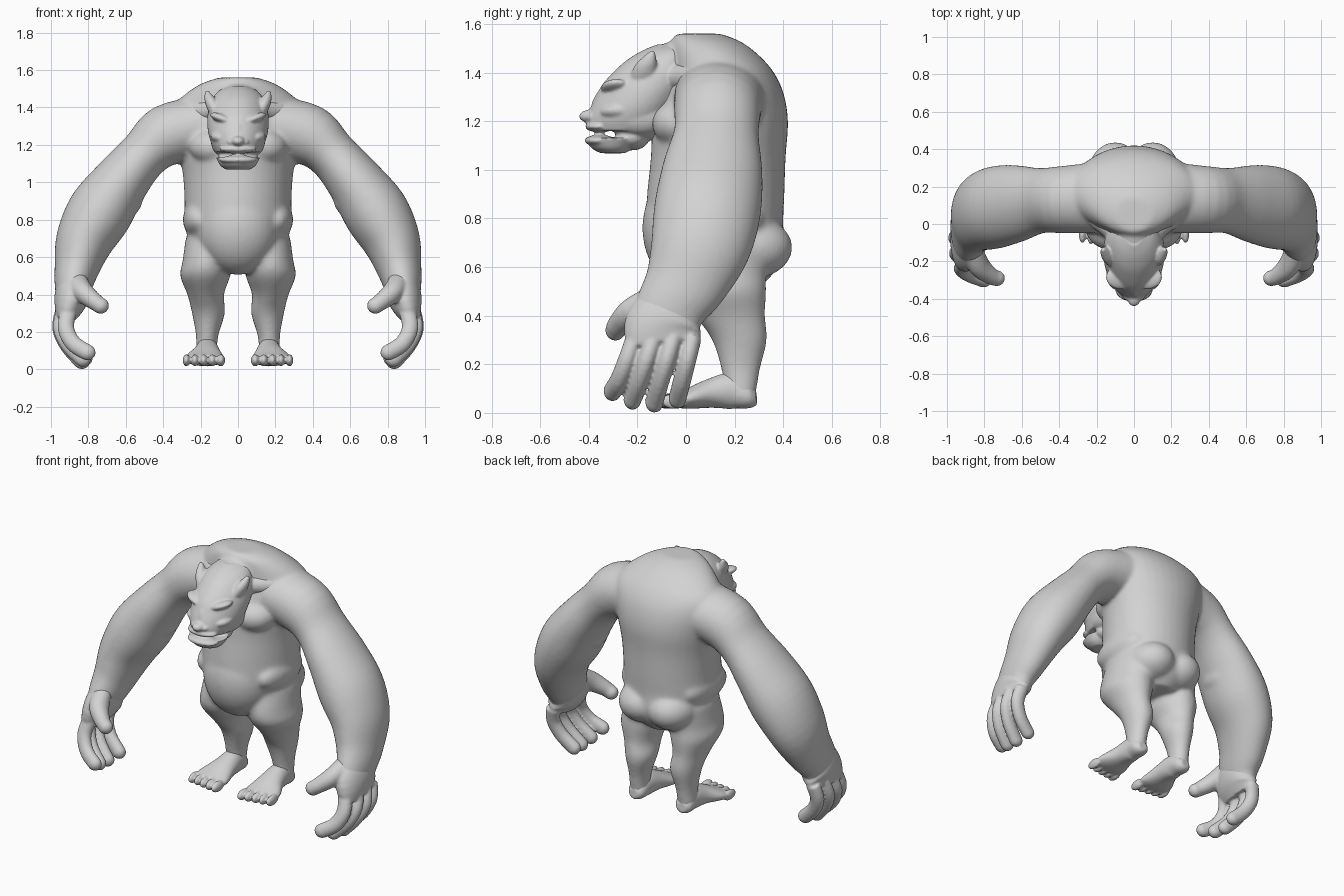
import bpy, bmesh, math
from mathutils import Vector, Matrix

skin = bpy.data.materials.new("grey_skin")
skin.diffuse_color = (0.65, 0.65, 0.65, 1)
X, Y, Z = Vector((1, 0, 0)), Vector((0, 1, 0)), Vector((0, 0, 1))


def refine(secs, n=4):
    """Catmull-Rom through the cross-sections."""
    out = []
    for i in range(len(secs) - 1):
        p0, p1, p2, p3 = (secs[max(0, min(len(secs) - 1, i + k))] for k in (-1, 0, 1, 2))
        for j in range(n):
            t = j / n
            out.append([0.5 * (2 * b + (c - a) * t + (2 * a - 5 * b + 4 * c - d) * t * t
                               + (3 * b - a - 3 * c + d) * t ** 3)
                        for a, b, c, d in zip(p0, p1, p2, p3)])
    return out + [list(secs[-1])]


def loft(bm, secs, side, axis=None, taper=0, flip=1, seg=40):
    """Closed tube of elliptical rings: (x, y, z, side radius, other radius)."""
    secs = refine(secs)
    rings = []
    for i, s in enumerate(secs):
        a, b = secs[max(i - 1, 0)], secs[min(i + 1, len(secs) - 1)]
        t = axis or (Vector(b[:3]) - Vector(a[:3])).normalized()
        u = (side - t * side.dot(t)).normalized()
        v = t.cross(u)
        ring = []
        for k in range(seg):
            w = 2 * math.pi * k / seg
            p = (Vector(s[:3]) + u * (max(s[3], .004) * math.cos(w) * (1 + taper * math.sin(w)))
                 + v * (max(s[4], .004) * math.sin(w)))
            ring.append(bm.verts.new((p.x * flip, p.y, p.z)))
        rings.append(ring)
    faces = [bm.faces.new(rings[0][::-1]), bm.faces.new(rings[-1])]
    for r, q in zip(rings, rings[1:]):
        for k in range(seg):
            m = (k + 1) % seg
            faces.append(bm.faces.new((r[k], r[m], q[m], q[k])))
    if flip < 0:
        bmesh.ops.reverse_faces(bm, faces=faces)


def ball(bm, c, r, flip=1, tilt=0, pitch=0):
    """Ellipsoid; tilt turns about y, pitch about x."""
    m = (Matrix.Translation((c[0] * flip, c[1], c[2])) @ Matrix.Rotation(tilt * flip, 4, 'Y')
         @ Matrix.Rotation(pitch, 4, 'X') @ Matrix.Diagonal((*r, 1)))
    bmesh.ops.create_uvsphere(bm, u_segments=32, v_segments=18, radius=1, matrix=m)


def stack(rows):
    """Horizontal sections (z, front y, back y, half width) as loft rows."""
    return [(0, (f + b) / 2, z, w, (b - f) / 2) for z, f, b, w in rows]


def finish(bm, name, voxel, smooth):
    me = bpy.data.meshes.new(name)
    bm.to_mesh(me)
    bm.free()
    me.materials.append(skin)
    for p in me.polygons:
        p.use_smooth = True
    ob = bpy.data.objects.new(name, me)
    bpy.context.collection.objects.link(ob)
    r = ob.modifiers.new("fuse", 'REMESH')
    r.mode, r.voxel_size, r.use_smooth_shade = 'VOXEL', voxel, True
    s = ob.modifiers.new("soften", 'SMOOTH')
    s.factor, s.iterations = 0.5, smooth


# ---- body: torso, arms and legs fused into one skin
bm = bmesh.new()
loft(bm, stack([(.53, -.06, .32, .12), (.60, -.115, .38, .22), (.68, -.15, .405, .26),
                (.78, -.165, .40, .285), (.9, -.16, .405, .285), (1.05, -.145, .41, .295),
                (1.2, -.135, .42, .325), (1.32, -.09, .40, .345), (1.41, -.06, .355, .34),
                (1.48, -.06, .29, .27), (1.53, -.06, .22, .19), (1.56, -.04, .14, .10)]),
     X, axis=Z, taper=.08)
ball(bm, (0, .02, .76), (.22, .20, .255))             # belly
ball(bm, (0, -.05, 1.40), (.13, .15, .125))           # neck root

for s in (1, -1):
    ball(bm, (.12, -.02, 1.19), (.14, .12, .10), s)   # chest muscle
    ball(bm, (.21, .12, .80), (.085, .20, .10), s)    # waist fold
    ball(bm, (.10, .26, .68), (.15, .178, .13), s)    # buttock
    ball(bm, (.38, .13, 1.25), (.15, .18, .16), s)    # shoulder cap
    ball(bm, (.61, .10, .91), (.10, .14, .10), s)     # inner forearm bulge

    # arm from shoulder to wrist
    loft(bm, [(.20, .14, 1.30, .19, .16), (.38, .13, 1.25, .18, .165),
              (.50, .125, 1.15, .175, .135), (.62, .11, 1.01, .205, .15),
              (.735, .09, .845, .22, .175), (.82, .06, .69, .207, .155),
              (.862, 0, .54, .172, .12), (.883, -.06, .44, .147, .098),
              (.90, -.095, .35, .145, .07)], Y, flip=s)
    # leg
    loft(bm, [(.14, .15, .70, .14, .20), (.166, .13, .58, .13, .20),
              (.175, .14, .50, .134, .19), (.173, .18, .40, .098, .145),
              (.158, .22, .30, .088, .113), (.165, .225, .18, .06, .08),
              (.17, .225, .07, .056, .062)], X, axis=Z, flip=s)
finish(bm, "body", .0105, 16)

# ---- hands
for s, label in ((1, "left"), (-1, "right")):
    bm = bmesh.new()
    loft(bm, [(.872, -.03, .50, .125, .07), (.884, -.07, .42, .142, .09),
              (.900, -.095, .35, .16, .085), (.922, -.09, .28, .15, .055)], Y, flip=s)
    # fingers: base y, tip y, tip z, outward shift
    for yb, yt, zt, dx in ((-.21, -.302, .09, -.02), (-.13, -.22, .055, .005),
                           (-.05, -.13, .043, .01), (.028, -.035, .06, -.005)):
        path = [(.925, 0, .31), (.940, .35, .22), (.90, .7, .12 + zt * .2), (.825, 1, zt)]
        loft(bm, [(x + dx, yb + (yt - yb) * k, z, .037, .044) for x, k, z in path],
             Y, flip=s, seg=16)
        ball(bm, (.825 + dx, yt, zt), (.044, .037, .042), s)
    # thumb
    loft(bm, [(.87, -.12, .48, .05, .06), (.83, -.22, .415, .06, .057),
              (.77, -.275, .365, .047, .047), (.735, -.29, .34, .042, .042)],
         Y, flip=s, seg=16)
    ball(bm, (.735, -.29, .34), (.045, .042, .043), s)
    finish(bm, label + "_hand", .008, 3)

    # ---- foot
    bm = bmesh.new()
    loft(bm, [(.168, .225, .19, .045, .06), (.17, .225, .07, .056, .062)], X, axis=Z, flip=s)
    loft(bm, [(.17, .29, .065, .03, .03), (.168, .26, .066, .055, .05),
              (.165, .19, .09, .062, .075), (.168, .10, .08, .078, .06),
              (.178, .01, .058, .108, .042), (.182, -.045, .05, .108, .028)],
         X, flip=s)
    for i in range(5):                                # toes
        ball(bm, (.092 + .046 * i, -.075 + .007 * i, .048), (.0235 - .001 * i, .055, .032), s)
    finish(bm, label + "_foot", .007, 3)

# ---- head with separate jaw so the mouth stays open
bm = bmesh.new()
loft(bm, stack([(1.16, -.40, -.10, .118), (1.2, -.41, -.07, .138), (1.25, -.395, -.04, .155),
                (1.30, -.372, -.01, .162), (1.35, -.345, .02, .162), (1.40, -.30, .03, .155),
                (1.45, -.245, .03, .135), (1.49, -.18, .03, .10), (1.515, -.12, .02, .05)]),
     X, axis=Z, taper=.14)
loft(bm, stack([(1.068, -.35, -.25, .065), (1.09, -.39, -.22, .095),
                (1.132, -.415, -.19, .118)]), X, axis=Z, taper=.08)
ball(bm, (0, -.19, 1.19), (.13, .12, .075))           # jaw hinge and throat
ball(bm, (0, -.22, 1.135), (.105, .07, .055))         # underside of jaw
ball(bm, (0, -.02, 1.30), (.14, .16, .14))            # neck
ball(bm, (0, -.39, 1.220), (.038, .05, .028))         # nose tip
ball(bm, (0, -.355, 1.27), (.030, .032, .07), pitch=-.35)
ball(bm, (0, -.355, 1.178), (.10, .06, .024))         # upper lip
ball(bm, (0, -.355, 1.120), (.10, .062, .024))        # lower lip
for s in (1, -1):
    ball(bm, (.035, -.375, 1.216), (.028, .035, .02), s)                # nostril wing
    ball(bm, (.07, -.285, 1.335), (.085, .065, .026), s, tilt=-.35)     # brow
    ball(bm, (.085, -.27, 1.235), (.065, .085, .035), s, tilt=-.25)     # cheekbone
    ball(bm, (.095, -.19, 1.225), (.05, .12, .08), s)                   # jaw muscle
    ball(bm, (.085, -.295, 1.288), (.034, .025, .012), s, tilt=-.3)     # eye
    # pointed ear
    loft(bm, [(.120, -.175, 1.38, .055, .035), (.138, -.165, 1.415, .048, .034),
              (.155, -.15, 1.45, .032, .026), (.167, -.135, 1.488, .010, .010)],
         Y, flip=s, seg=16)
    # cords joining neck to shoulder
    loft(bm, [(.07, -.10, 1.37, .06, .06), (.12, -.03, 1.38, .055, .055),
              (.22, .05, 1.38, .06, .06)], Y, flip=s, seg=16)
finish(bm, "head", .0065, 6)
